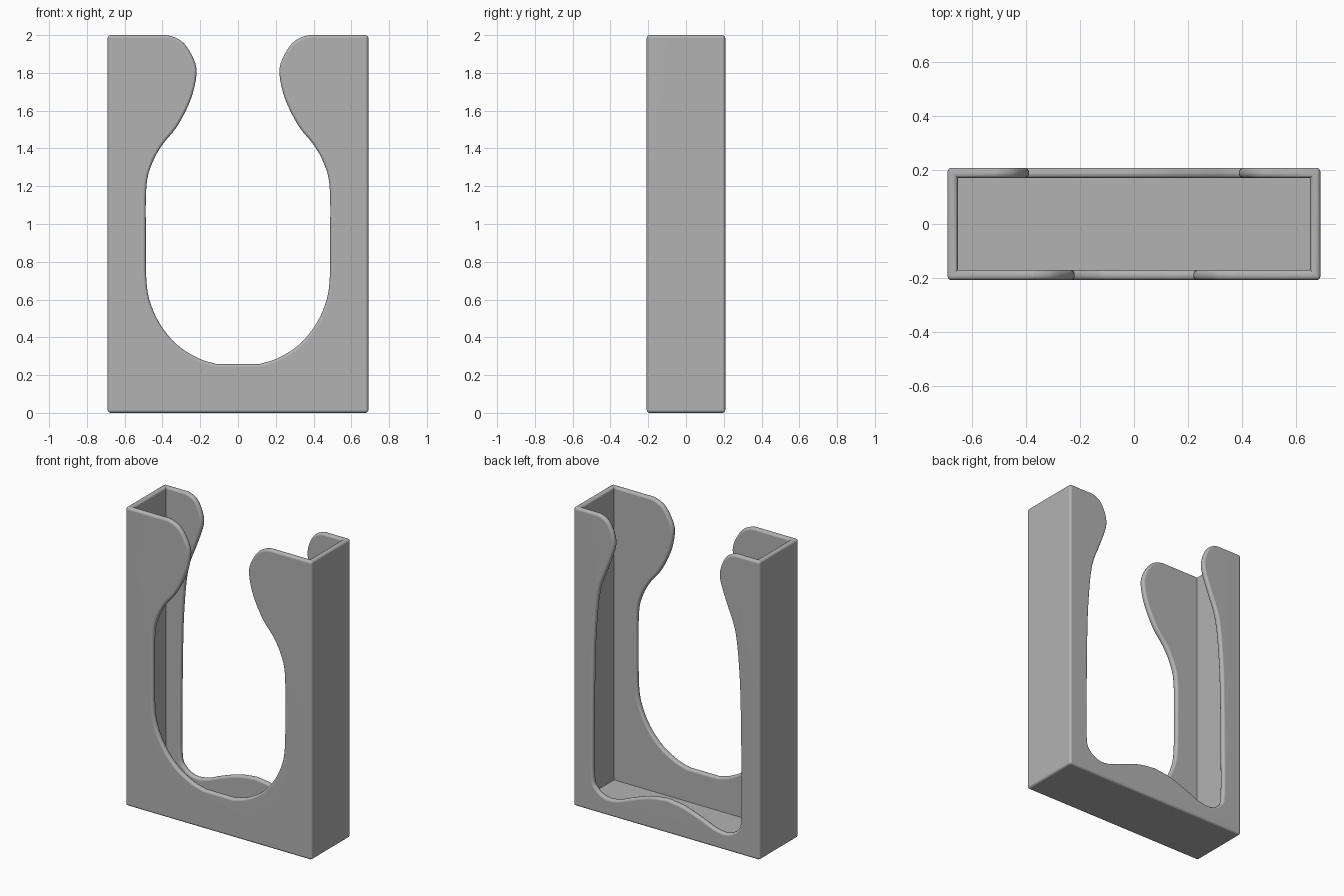
import bpy
import bmesh
import math
from mathutils import Vector

default = bpy.data.objects.get("Cube")
if default:
    bpy.data.objects.remove(default, do_unlink=True)

W, D, H, WALL = 0.69, 0.208, 2.0, 0.038   # half width, half depth, height, wall

grey = bpy.data.materials.new("plain grey")
grey.use_nodes = True
grey.diffuse_color = (0.45, 0.45, 0.45, 1)
grey.node_tree.nodes["Principled BSDF"].inputs["Base Color"].default_value = (0.45, 0.45, 0.45, 1)


def prism(name, outline, y0, y1):
    """Extrude a closed x-z outline from y0 to y1."""
    bm = bmesh.new()
    face = bm.faces.new([bm.verts.new((x, y0, z)) for x, z in outline])
    ext = bmesh.ops.extrude_face_region(bm, geom=[face])
    moved = [g for g in ext["geom"] if isinstance(g, bmesh.types.BMVert)]
    bmesh.ops.translate(bm, vec=(0, y1 - y0, 0), verts=moved)
    bmesh.ops.recalc_face_normals(bm, faces=bm.faces)
    mesh = bpy.data.meshes.new(name)
    bm.to_mesh(mesh)
    bm.free()
    obj = bpy.data.objects.new(name, mesh)
    bpy.context.collection.objects.link(obj)
    return obj


def rect(hw, z0, z1):
    return [(-hw, z0), (hw, z0), (hw, z1), (-hw, z1)]


def smooth_path(points, steps=4):
    """Catmull-Rom curve through the points."""
    p = [Vector(q) for q in points]
    p = [2 * p[0] - p[1]] + p + [2 * p[-1] - p[-2]]
    path = []
    for a, b, c, d in zip(p, p[1:], p[2:], p[3:]):
        for i in range(steps):
            t = i / steps
            path.append(0.5 * (2 * b + (c - a) * t + (2 * a - 5 * b + 4 * c - d) * t ** 2
                               + (3 * b - a - 3 * c + d) * t ** 3))
    return [tuple(v) for v in path + [p[-2]]]


def opening(half):
    """Mirror one side of an opening and close it above the rim."""
    side = smooth_path(half) + [(half[-1][0], H + 0.2)]
    mirrored = [(-x, z) for x, z in reversed(side) if x > 1e-4]
    return side + mirrored


# Right halves of the openings, from the bottom up
front_half = [(0.11, 0.258), (0.2, 0.285), (0.31, 0.35), (0.4, 0.45), (0.46, 0.57),
              (0.485, 0.7), (0.488, 0.95), (0.485, 1.2), (0.455, 1.32), (0.4, 1.42),
              (0.32, 1.52), (0.25, 1.66), (0.22, 1.79), (0.233, 1.87), (0.285, 1.955),
              (0.34, 1.99), (0.4, 2.004)]
back_half = [(0, 0.225), (0.12, 0.208), (0.25, 0.165), (0.36, 0.122), (0.45, 0.115),
             (0.52, 0.155), (0.548, 0.24), (0.548, 0.6), (0.545, 0.9), (0.535, 1.2),
             (0.505, 1.48), (0.44, 1.66), (0.392, 1.8), (0.396, 1.88), (0.43, 1.955),
             (0.475, 1.99), (0.53, 2.004)]

# Open-topped holder, hollowed and cut through front and back
holder = prism("holder", rect(W, 0, H), -D, D)
holder.data.materials.append(grey)
cutters = [
    prism("cavity_cutter", rect(W - WALL, WALL, H + 0.3), -D + WALL, D - WALL),
    prism("front_cutter", opening(front_half), -D - 0.1, 0),
    prism("back_cutter", opening(back_half), 0.01, D + 0.1),
]
bpy.context.view_layer.objects.active = holder
holder.select_set(True)
for cutter in cutters:
    cutter.hide_render = True
    mod = holder.modifiers.new("cut", "BOOLEAN")
    mod.operation = "DIFFERENCE"
    mod.solver = "EXACT"
    mod.object = cutter
    bpy.ops.object.modifier_apply(modifier=mod.name)
for cutter in cutters:
    bpy.data.objects.remove(cutter, do_unlink=True)

# Round every outward edge, leaving the inner corners crisp
bm = bmesh.new()
bm.from_mesh(holder.data)
bmesh.ops.remove_doubles(bm, verts=bm.verts, dist=0.002)
bmesh.ops.recalc_face_normals(bm, faces=bm.faces)
edges = [e for e in bm.edges if e.is_manifold and e.is_convex
         and e.calc_face_angle(0) > math.radians(50)]
bmesh.ops.bevel(bm, geom=edges, offset=0.016, offset_type="OFFSET", segments=4,
                profile=0.5, affect="EDGES", clamp_overlap=False)
for f in bm.faces:
    f.material_index = 0
bm.to_mesh(holder.data)
bm.free()

bpy.ops.object.shade_smooth_by_angle(angle=math.radians(40))
normals = holder.modifiers.new("even_normals", "WEIGHTED_NORMAL")
normals.keep_sharp = True
